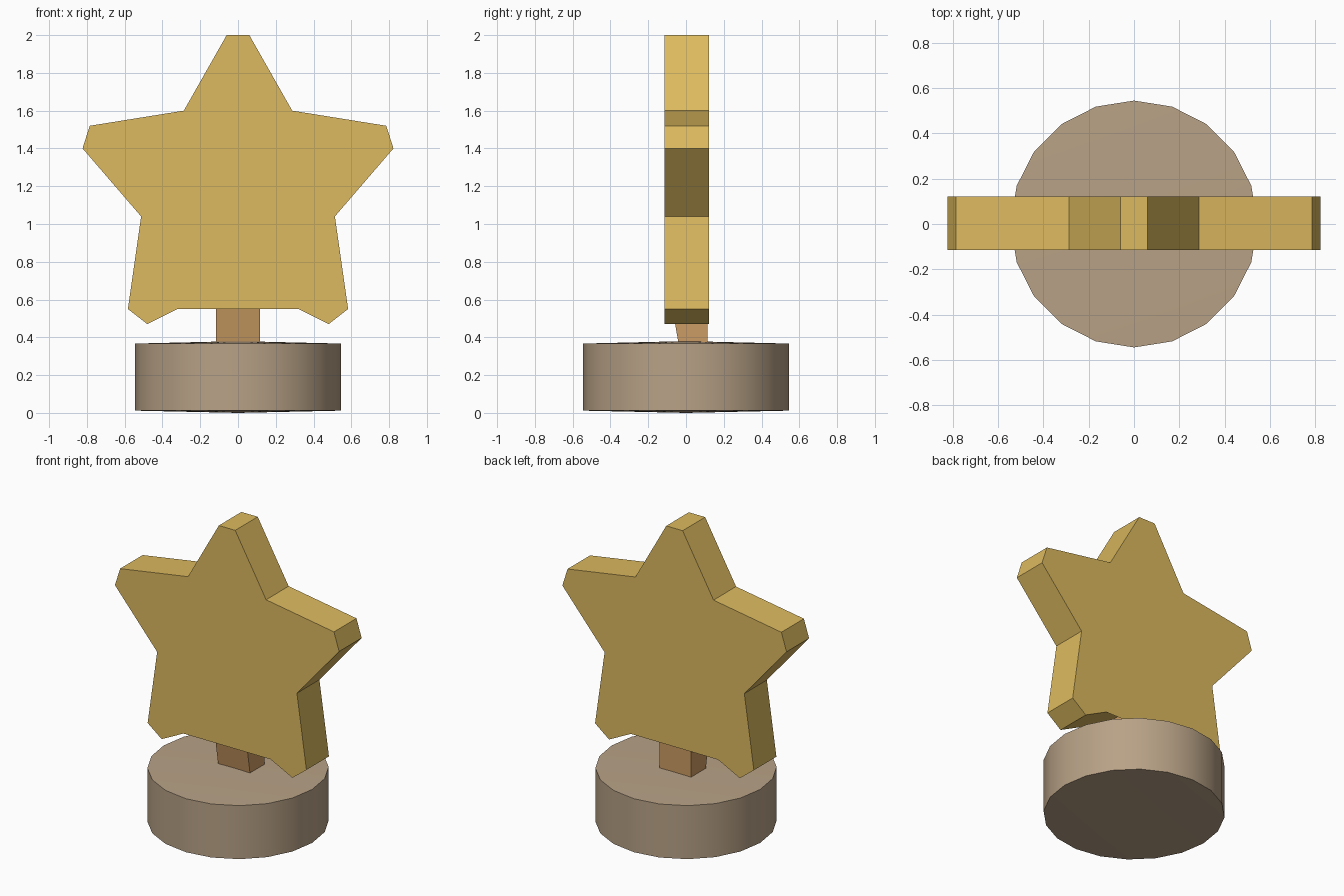
import bpy, bmesh, math

if "Cube" in bpy.data.objects:
    bpy.data.objects.remove(bpy.data.objects["Cube"])


def material(name, rgb):
    m = bpy.data.materials.new(name)
    m.diffuse_color = (*rgb, 1)
    m.use_nodes = True
    m.node_tree.nodes["Principled BSDF"].inputs["Base Color"].default_value = m.diffuse_color
    return m


def make_object(name, bm, mat):
    me = bpy.data.meshes.new(name)
    bm.to_mesh(me)
    bm.free()
    ob = bpy.data.objects.new(name, me)
    bpy.context.collection.objects.link(ob)
    me.materials.append(mat)
    bpy.ops.object.select_all(action='DESELECT')
    ob.select_set(True)
    bpy.context.view_layer.objects.active = ob
    bpy.ops.object.shade_smooth_by_angle(angle=math.radians(35))
    return ob


gold = material("gold", (0.72, 0.49, 0.115))
stone = material("taupe_stone", (0.48, 0.36, 0.24))
wood = material("tan_wood", (0.60, 0.33, 0.125))

# Round base: 20 sides with slightly domed top and bottom
bm = bmesh.new()
N, R = 20, 0.545


def ring(z):
    return [bm.verts.new((R * math.sin(2 * math.pi * i / N),
                          R * math.cos(2 * math.pi * i / N), z)) for i in range(N)]


low, high = ring(0.012), ring(0.367)
bottom, top = bm.verts.new((0, 0, 0)), bm.verts.new((0, 0, 0.38))
for i in range(N):
    j = (i + 1) % N
    bm.faces.new((low[i], low[j], high[j], high[i]))
    bm.faces.new((high[i], high[j], top))
    bm.faces.new((low[j], low[i], bottom))
bmesh.ops.recalc_face_normals(bm, faces=bm.faces)
make_object("round_base", bm, stone)

# Short post, widening a little towards the front at its top
bm = bmesh.new()
bmesh.ops.create_cube(bm, size=1)
for v in bm.verts:
    up = v.co.z > 0
    front = v.co.y < 0
    v.co = (0.117 if v.co.x > 0 else -0.117,
            (-0.09 if up else -0.035) if front else 0.113,
            0.66 if up else 0.34)
make_object("post", bm, wood)

# Star: blunt-tipped profile, mirrored, extruded along y
half = [(0.06, 2.0), (0.287, 1.6), (0.785, 1.52), (0.823, 1.40), (0.513, 1.04),
        (0.583, 0.55), (0.48, 0.47), (0.32, 0.55)]
notch = (0, 0.71)
outline = half + [notch] + [(-x, z) for x, z in reversed(half)]
Y_FRONT, Y_BACK = -0.115, 0.121
bm = bmesh.new()
front = [bm.verts.new((x, Y_FRONT, z)) for x, z in outline]
back = [bm.verts.new((x, Y_BACK, z)) for x, z in outline]
n = len(outline)
bm.faces.new(front[::-1])
bm.faces.new(back)
for i in range(n):
    j = (i + 1) % n
    bm.faces.new((front[i], front[j], back[j], back[i]))
# Flush webs closing the lower notch on the front and back
k = len(half)
bm.faces.new((front[k + 1], front[k - 1], front[k]))
bm.faces.new((back[k], back[k - 1], back[k + 1]))
make_object("star", bm, gold)
